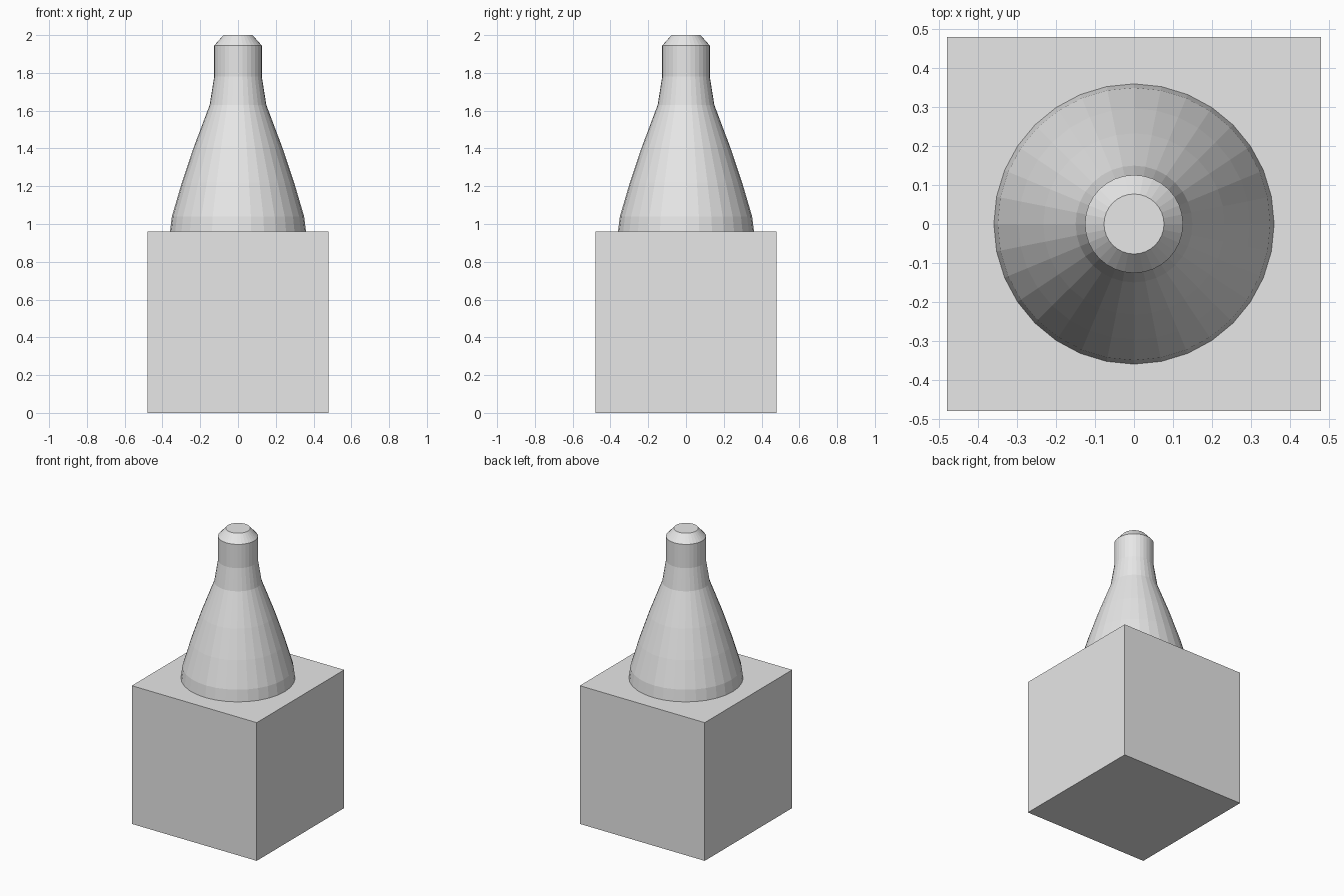
import bpy
import bmesh
from math import cos, sin, tau

cube = bpy.data.objects.get("Cube")
if cube:
    bpy.data.objects.remove(cube, do_unlink=True)

# Single plain grey
grey = bpy.data.materials.new("light_grey")
grey.use_nodes = True
colour = (0.8, 0.8, 0.8, 1)
grey.diffuse_color = colour
grey.node_tree.nodes["Principled BSDF"].inputs["Base Color"].default_value = colour


def add_part(name, bm):
    bmesh.ops.recalc_face_normals(bm, faces=bm.faces)
    mesh = bpy.data.meshes.new(name)
    bm.to_mesh(mesh)
    bm.free()
    mesh.materials.append(grey)
    part = bpy.data.objects.new(name, mesh)
    bpy.context.collection.objects.link(part)
    return part


# Cubic base block
SIZE = 0.96
bm = bmesh.new()
bmesh.ops.create_cube(bm, size=SIZE)
add_part("base_block", bm).location.z = SIZE / 2

# Tapered bottle-shaped spire: radius and height of each ring
PROFILE = [(0.36, SIZE), (0.35, 1.04), (0.297, 1.22), (0.233, 1.41),
           (0.15, 1.63), (0.126, 1.78), (0.126, 1.945), (0.077, 2.0)]
SIDES = 32
bm = bmesh.new()
rings = [[bm.verts.new((r * cos(tau * i / SIDES), r * sin(tau * i / SIDES), z))
          for i in range(SIDES)] for r, z in PROFILE]
for low, high in zip(rings, rings[1:]):
    for i in range(SIDES):
        j = (i + 1) % SIDES
        bm.faces.new((low[i], low[j], high[j], high[i]))
bm.faces.new(rings[0])
bm.faces.new(rings[-1])
add_part("spire", bm)
